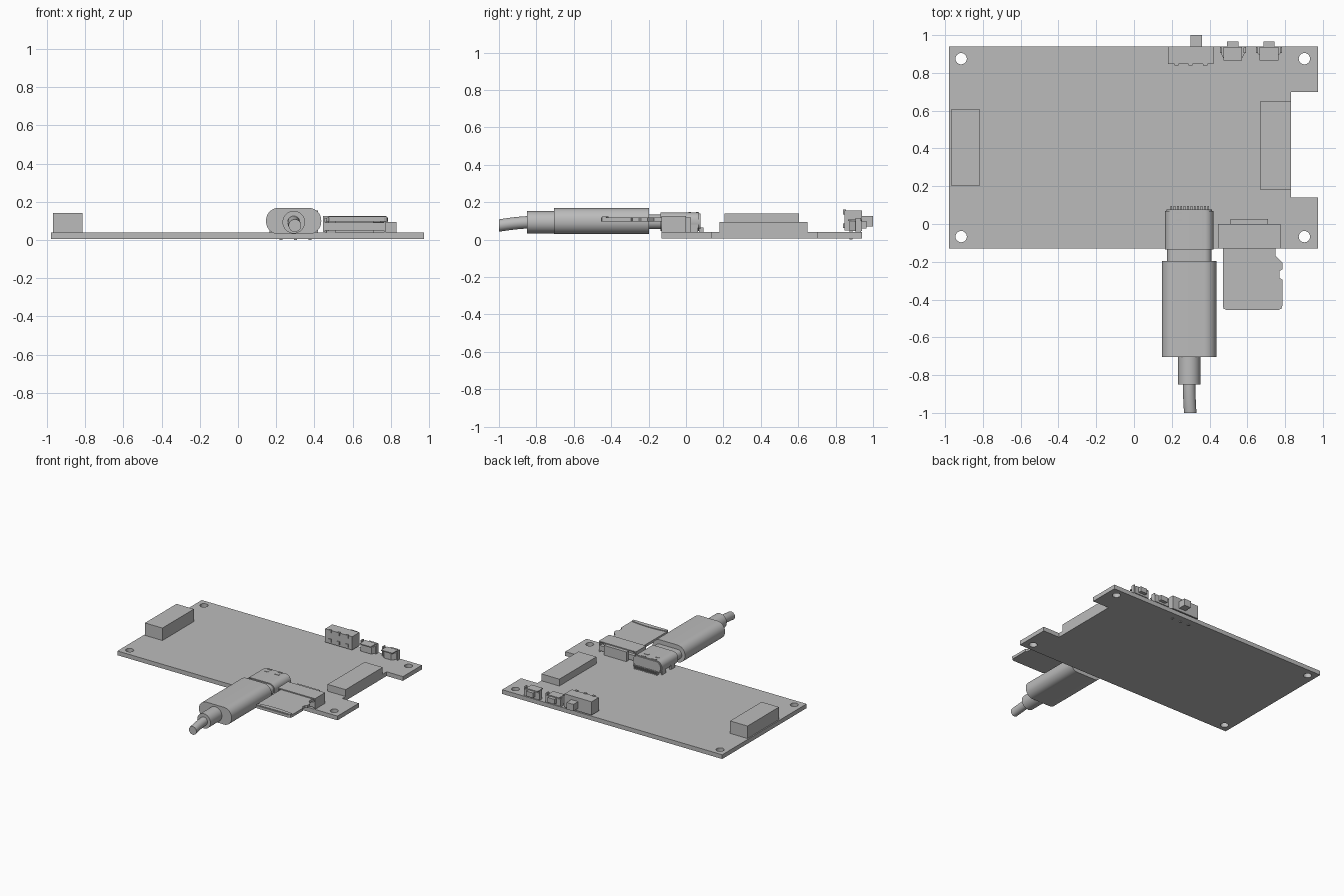
import bpy, bmesh, math
from mathutils import Vector

if "Cube" in bpy.data.objects:
    bpy.data.objects.remove(bpy.data.objects["Cube"])

gray = bpy.data.materials.new("neutral_gray")
gray.diffuse_color = (0.5, 0.5, 0.5, 1)
gray.use_nodes = True
gray.node_tree.nodes["Principled BSDF"].inputs["Base Color"].default_value = gray.diffuse_color


def finish(name, bm, smooth=False):
    bmesh.ops.recalc_face_normals(bm, faces=bm.faces)
    me = bpy.data.meshes.new(name)
    bm.to_mesh(me)
    bm.free()
    ob = bpy.data.objects.new(name, me)
    bpy.context.collection.objects.link(ob)
    me.materials.append(gray)
    if smooth:
        bpy.ops.object.select_all(action='DESELECT')
        ob.select_set(True)
        bpy.context.view_layer.objects.active = ob
        bpy.ops.object.shade_smooth_by_angle(angle=math.radians(35))
    return ob


def prism(name, loops, axis, lo, hi, smooth=False):
    """Extrude an outline along z or y; further loops become holes."""
    bm = bmesh.new()
    edges = []
    for pts in loops:
        vs = [bm.verts.new((a, b, lo) if axis == 'z' else (a, lo, b)) for a, b in pts]
        edges += [bm.edges.new((vs[i], vs[(i + 1) % len(vs)])) for i in range(len(vs))]
    if len(loops) == 1:
        bm.faces.new(vs)
    else:
        bmesh.ops.triangle_fill(bm, edges=edges, use_beauty=True)
    ext = bmesh.ops.extrude_face_region(bm, geom=bm.faces[:])
    move = Vector((0, 0, hi - lo)) if axis == 'z' else Vector((0, hi - lo, 0))
    bmesh.ops.translate(bm, vec=move, verts=[v for v in ext['geom'] if isinstance(v, bmesh.types.BMVert)])
    return finish(name, bm, smooth)


def boxes(name, *dims):
    """One object from boxes given as x0, x1, y0, y1, z0, z1."""
    bm = bmesh.new()
    for x0, x1, y0, y1, z0, z1 in dims:
        for v in bmesh.ops.create_cube(bm, size=1)['verts']:
            v.co = ((x0 + x1) / 2 + v.co.x * (x1 - x0), (y0 + y1) / 2 + v.co.y * (y1 - y0),
                    (z0 + z1) / 2 + v.co.z * (z1 - z0))
    return finish(name, bm)


def rounded(x0, x1, z0, z1, r, n=8):
    pts = []
    corners = [(x1 - r, z1 - r), (x0 + r, z1 - r), (x0 + r, z0 + r), (x1 - r, z0 + r)]
    for q, (cx, cz) in enumerate(corners):
        for i in range(n + 1):
            a = math.pi / 2 * (q + i / n)
            pts.append((cx + r * math.cos(a), cz + r * math.sin(a)))
    return pts


def circle(cx, cy, r, n=32):
    return [(cx + r * math.cos(i * math.tau / n), cy + r * math.sin(i * math.tau / n)) for i in range(n)]


# Circuit board with side notch and mounting holes
outline = [(-0.98, -0.13), (0.975, -0.13), (0.975, 0.14), (0.83, 0.14),
           (0.83, 0.70), (0.975, 0.70), (0.975, 0.94), (-0.98, 0.94)]
holes = [circle(x, y, 0.03, 24) for x in (-0.915, 0.902) for y in (-0.067, 0.875)]
prism("circuit_board", [outline] + holes, 'z', 0.006, 0.04)

# Board connectors
boxes("left_connector", (-0.97, -0.815, 0.205, 0.605, 0.04, 0.14))
boxes("right_connector", (0.67, 0.83, 0.18, 0.65, 0.04, 0.095))

# Cable socket: hollow shell, contact row and spring tabs
prism("socket_shell", [rounded(0.165, 0.42, 0.045, 0.145, 0.045),
                       rounded(0.173, 0.412, 0.053, 0.137, 0.04)], 'y', -0.135, 0.07, True)
prism("socket_back", [rounded(0.173, 0.412, 0.05, 0.14, 0.04)], 'y', 0.04, 0.078, True)
boxes("socket_contacts", *[(x - 0.005, x + 0.005, 0.07, 0.094, 0.04, 0.065)
                           for x in [0.197 + 0.0178 * i for i in range(12)]])
boxes("socket_tabs", *[(x - 0.018, x + 0.018, y - 0.007, y + 0.007, 0.14, 0.148)
                       for x in (0.24, 0.335) for y in (0.02, 0.06)])
boxes("socket_legs", *[(x - 0.006, x + 0.006, y - 0.025, y + 0.025, 0.035, 0.09)
                       for x in (0.172, 0.413) for y in (-0.07, 0.04)])

# Cable plug: metal tip, grip, strain relief
prism("plug_tip", [rounded(0.175, 0.41, 0.057, 0.133, 0.037)], 'y', -0.2, 0.0, True)
prism("plug_grip", [rounded(0.147, 0.436, 0.03, 0.168, 0.066, 10)], 'y', -0.705, -0.197, True)
prism("strain_relief", [circle(0.292, 0.093, 0.059)], 'y', -0.85, -0.70, True)

# Cable: swept ring, bending gently down
bm = bmesh.new()
rings = []
for i in range(9):
    t = i / 8
    cx, cy, cz = 0.292 + 0.006 * t * t, -0.84 - 0.16 * t, 0.093 - 0.008 * t - 0.010 * t * t
    rings.append([bm.verts.new((x, cy, z)) for x, z in circle(cx, cz, 0.033, 24)])
for a, b in zip(rings, rings[1:]):
    for i in range(24):
        bm.faces.new((a[i], a[(i + 1) % 24], b[(i + 1) % 24], b[i]))
bm.faces.new(rings[0])
bm.faces.new(rings[-1])
finish("cable", bm, True)

# Memory card slot: thin cover, side walls, base and rear step
boxes("card_slot", (0.445, 0.775, -0.13, 0.0, 0.118, 0.126),
      (0.445, 0.455, -0.13, 0.0, 0.04, 0.12), (0.765, 0.775, -0.13, 0.0, 0.04, 0.12),
      (0.455, 0.765, -0.125, 0.0, 0.05, 0.092), (0.51, 0.71, 0.0, 0.027, 0.04, 0.118))

# Memory card with rounded front corners, shoulder and side notch
card = [(0.48, -0.02), (0.75, -0.02), (0.75, -0.17), (0.785, -0.205), (0.785, -0.24),
        (0.77, -0.25), (0.77, -0.285), (0.785, -0.295), (0.785, -0.435), (0.779, -0.449),
        (0.765, -0.455), (0.49, -0.455), (0.476, -0.449), (0.47, -0.435), (0.47, -0.03)]
prism("memory_card", [card], 'z', 0.096, 0.117)
ridge = [(0.475, -0.45), (0.78, -0.45)] + [
    (0.78 - 0.305 * i / 10, -0.427 + 0.013 * math.sin(math.pi * i / 10)) for i in range(11)]
prism("card_grip_ridge", [ridge], 'z', 0.117, 0.123)

# Slide switch: housing, lever, clips and pins through the board
boxes("slide_switch", (0.18, 0.42, 0.848, 0.94, 0.048, 0.155))
boxes("slide_lever", (0.30, 0.36, 0.935, 1.0, 0.07, 0.125))
boxes("slide_switch_clips", *[(x - 0.011, x + 0.011, 0.84, 0.856, z, z + 0.025)
                              for x in (0.225, 0.30, 0.377) for z in (0.062, 0.135)])
boxes("slide_switch_pins", *[(x - 0.008, x + 0.008, 0.875, 0.891, 0.0, 0.05) for x in (0.225, 0.30, 0.377)])

# Push buttons: body, cover, side wings and plunger
for name, cx, taper in (("left_button", 0.523, 0.018), ("right_button", 0.715, 0.035)):
    body = [(cx - 0.066, 0.94), (cx - 0.066, 0.91), (cx - 0.066 + taper, 0.875),
            (cx + 0.066 - taper, 0.875), (cx + 0.066, 0.91), (cx + 0.066, 0.94)]
    prism(name + "_body", [body], 'z', 0.045, 0.10)
    boxes(name + "_cover", (cx - 0.05, cx + 0.05, 0.866, 0.938, 0.1, 0.108),
          (cx - 0.069, cx - 0.058, 0.905, 0.935, 0.04, 0.115),
          (cx + 0.058, cx + 0.069, 0.905, 0.935, 0.04, 0.115))
    boxes(name + "_plunger", (cx - 0.03, cx + 0.03, 0.935, 0.965, 0.06, 0.10))
